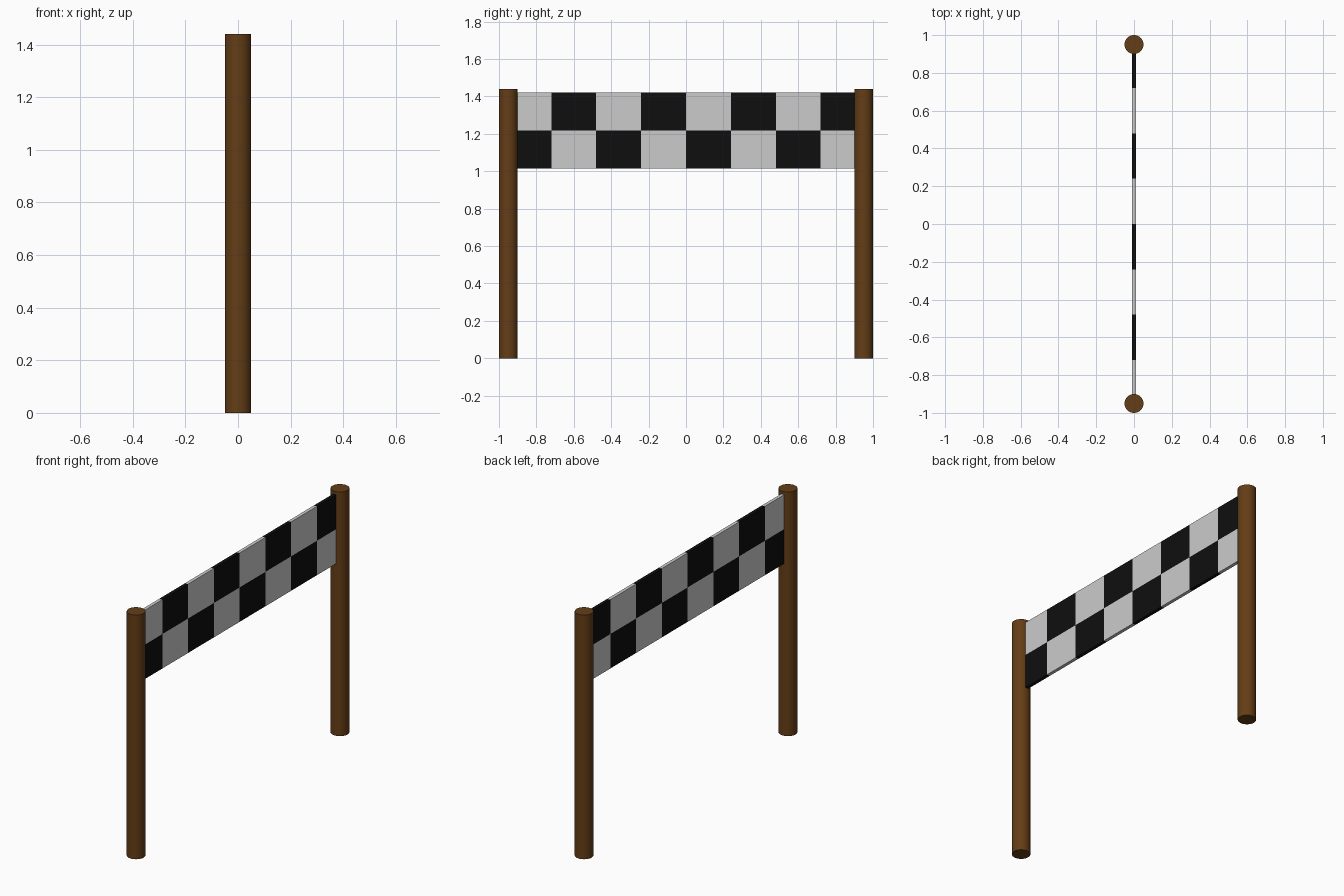
import bpy, bmesh

if "Cube" in bpy.data.objects:
    bpy.data.objects.remove(bpy.data.objects["Cube"])


def material(name, rgb):
    m = bpy.data.materials.new(name)
    m.diffuse_color = (*rgb, 1.0)
    m.use_nodes = True
    m.node_tree.nodes["Principled BSDF"].inputs["Base Color"].default_value = m.diffuse_color
    return m


wood = material("brown wood", (0.127, 0.047, 0.008))
black = material("black cloth", (0.0045, 0.0045, 0.0045))
white = material("pale cloth", (0.8, 0.8, 0.8))

# Two round posts
POST_H, POST_R = 1.44, 0.05
for name, y in (("left_post", -0.95), ("right_post", 0.95)):
    bpy.ops.mesh.primitive_cylinder_add(vertices=32, radius=POST_R, depth=POST_H,
                                        location=(0, y, POST_H / 2))
    post = bpy.context.object
    post.name = name
    post.data.materials.append(wood)
    bpy.ops.object.shade_smooth_by_angle()

# Chequered banner: a thin slab cut into 8 x 2 squares, ends buried in the posts
COLS, ROWS = 8, 2
WIDTH, Z0, Z1, THICK = 1.92, 1.016, 1.422, 0.02
CELL_W, CELL_H = WIDTH / COLS, (Z1 - Z0) / ROWS
bm = bmesh.new()
bmesh.ops.create_cube(bm, size=1)
for v in bm.verts:
    v.co = (v.co.x * THICK, v.co.y * WIDTH, v.co.z * (Z1 - Z0) + (Z0 + Z1) / 2)


def cut(point, normal):
    geom = bm.verts[:] + bm.edges[:] + bm.faces[:]
    bmesh.ops.bisect_plane(bm, geom=geom, plane_co=point, plane_no=normal)


for i in range(1, COLS):
    cut((0, -WIDTH / 2 + i * CELL_W, 0), (0, 1, 0))
for j in range(1, ROWS):
    cut((0, 0, Z0 + j * CELL_H), (0, 0, 1))

# Colour the squares alternately, edges included
for f in bm.faces:
    c = f.calc_center_median()
    col = min(max(int((c.y + WIDTH / 2) / CELL_W), 0), COLS - 1)
    row = min(max(int((c.z - Z0) / CELL_H), 0), ROWS - 1)
    f.material_index = (col + row) % 2

mesh = bpy.data.meshes.new("chequered_banner")
bm.to_mesh(mesh)
bm.free()
mesh.materials.append(black)
mesh.materials.append(white)
banner = bpy.data.objects.new("chequered_banner", mesh)
bpy.context.collection.objects.link(banner)
